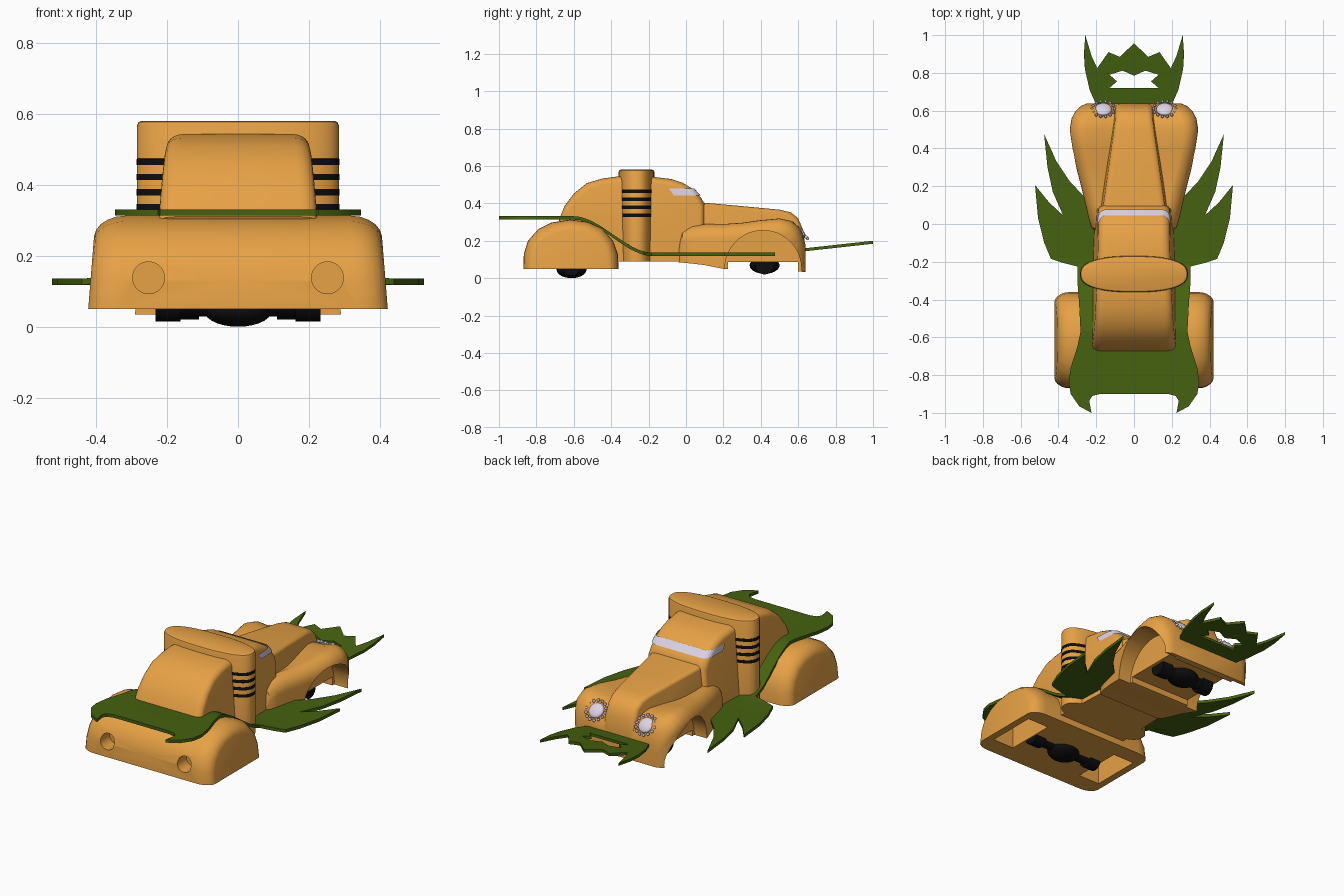
import bpy, bmesh, math
from mathutils import Vector, Matrix

if "Cube" in bpy.data.objects:
    bpy.data.objects.remove(bpy.data.objects["Cube"])


def material(name, rgb):
    m = bpy.data.materials.new(name)
    m.diffuse_color = (*rgb, 1)
    m.use_nodes = True
    m.node_tree.nodes["Principled BSDF"].inputs["Base Color"].default_value = m.diffuse_color
    return m


ORANGE = material("orange_paint", (0.80, 0.36, 0.06))
GREEN = material("green_trim", (0.06, 0.12, 0.005))
BLACK = material("black", (0.004, 0.004, 0.004))
PALE = material("pale_glass", (0.72, 0.65, 0.78))


def finish(name, bm, mat, mirror=False, cutters=(), angle=35):
    """Turn a bmesh into an object, mirror it, cut it and smooth it."""
    bmesh.ops.recalc_face_normals(bm, faces=bm.faces)
    me = bpy.data.meshes.new(name)
    bm.to_mesh(me)
    bm.free()
    ob = bpy.data.objects.new(name, me)
    bpy.context.collection.objects.link(ob)
    me.materials.append(mat)
    if mirror:
        mod = ob.modifiers.new("mirror", "MIRROR")
        mod.merge_threshold = 0.0005
    for c in cutters:
        mod = ob.modifiers.new("cut", "BOOLEAN")
        mod.operation, mod.object, mod.solver = "DIFFERENCE", c, "EXACT"
    bpy.ops.object.select_all(action="DESELECT")
    ob.select_set(True)
    bpy.context.view_layer.objects.active = ob
    for mod in list(ob.modifiers):
        bpy.ops.object.modifier_apply(modifier=mod.name)
    for c in cutters:
        bpy.data.objects.remove(c)
    bpy.ops.object.shade_smooth_by_angle(angle=math.radians(angle))
    return ob


def skin(bm, rings, cap_start=False):
    """Join rings of points with faces and cap the last ring."""
    vs = [[bm.verts.new(p) for p in r] for r in rings]
    n = len(vs[0])
    for a, b in zip(vs, vs[1:]):
        for i in range(n):
            j = (i + 1) % n
            bm.faces.new((a[i], a[j], b[j], b[i]))
    bm.faces.new(vs[-1])
    if cap_start:
        bm.faces.new(vs[0])


def shell(profile, pivot, width, r, k, grow=0.0):
    """Half body: side profile pushed out to width(y, z) with rounded shoulders."""
    bm = bmesh.new()
    py, pz = pivot
    rings = [[(0, py + (y - py) * (1 + grow), pz + (z - pz) * (1 + grow)) for y, z in profile]]
    for i in range(6):
        a = math.pi / 2 * i / 5
        s = (1 + grow) * (1 - k * (1 - math.cos(a)) * 1.0)
        ring = []
        for y, z in profile:
            y2, z2 = py + (y - py) * s, pz + (z - pz) * s
            ring.append((width(y2, z2) + grow * 0.4 - r * (1 - math.sin(a)), y2, z2))
        rings.append(ring)
    skin(bm, rings)
    return bm


def box(bm, x, y, z):
    m = Matrix.LocRotScale(Vector((sum(x), sum(y), sum(z))) / 2, None,
                           Vector((x[1] - x[0], y[1] - y[0], z[1] - z[0])))
    bmesh.ops.create_cube(bm, size=1, matrix=m)


def cylinder(bm, center, axis, r, length, segs=40):
    rot = Vector((0, 0, 1)).rotation_difference(Vector(axis)).to_matrix().to_4x4()
    bmesh.ops.create_cone(bm, cap_ends=True, segments=segs, radius1=r, radius2=r,
                          depth=length, matrix=Matrix.Translation(center) @ rot)


def ball(bm, center, radii, segs=20):
    bmesh.ops.create_uvsphere(bm, u_segments=segs, v_segments=segs // 2, radius=1,
                              matrix=Matrix.LocRotScale(Vector(center), None, Vector(radii)))


# Rear fender block with wheel wells and two round tail holes
rear = [(-.87, .05), (-.867, .13), (-.845, .2), (-.79, .262), (-.72, .297), (-.62, .313),
        (-.53, .302), (-.45, .268), (-.39, .2), (-.365, .13), (-.36, .05)]
wells, holes = bmesh.new(), bmesh.new()
box(wells, (.24, .38), (-.76, -.46), (0, .19))
cylinder(holes, (.252, -.84, .138), (0, 1, 0), .045, .12)
finish("rear_fender", shell(rear, (-.615, .05), lambda y, z: .422 - .08 * (z - .05), .085, .22), ORANGE, True,
       [finish("well_cutter", wells, ORANGE, True), finish("hole_cutter", holes, ORANGE, True)])

# Cabin
cab = [(-.55, .09), (-.68, .31), (-.65, .385), (-.6, .452), (-.53, .508), (-.45, .532), (-.37, .543),
       (-.18, .542), (-.08, .53), (-.02, .511), (.04, .475), (.08, .43), (.1, .395), (.1, .09)]


def cab_width(y, z):
    return .197 - .04 * y - .06 * (z - .31)


finish("cabin", shell(cab, (-.28, .09), cab_width, .045, .07), ORANGE, True)

# Wraparound windscreen, a slice of a slightly larger cabin
glass = shell(cab, (-.28, .09), cab_width, .045, .07, grow=.012)
for co, no in (((0, 0, .478), (0, 0, 1)), ((0, 0, .442), (0, 0, -1)), ((0, -.09, .478), (0, -1, -.7))):
    bmesh.ops.bisect_plane(glass, geom=glass.verts[:] + glass.edges[:] + glass.faces[:],
                           plane_co=co, plane_no=no, clear_outer=True)
finish("windscreen", glass, PALE, True)

# Hood
hood = [(0, .09), (0, .412), (.1, .403), (.3, .385), (.5, .366), (.56, .352), (.6, .32),
        (.625, .26), (.637, .18), (.637, .09)]
finish("hood", shell(hood, (.3, .09), lambda y, z: .18 - .15 * y + .1 * (.36 - z), .03, .06), ORANGE, True)

# Front fenders: sections of (y, outer x, top z, bottom z)
stations = [(-.04, .205, .22, .085), (-.02, .225, .265, .083), (.03, .24, .284, .078), (.1, .256, .289, .07),
            (.2, .28, .289, .05), (.3, .306, .296, .048), (.4, .33, .31, .045), (.5, .34, .319, .04),
            (.56, .33, .306, .037), (.6, .308, .277, .035), (.625, .28, .235, .034), (.638, .25, .18, .034)]
rings = []
for y, xo, top, bot in stations:
    ring = [(0, y, bot), (0, y, top - .03), (xo * .5, y, top - .02)]
    r = min(.08, (top - bot) * .6)
    for i in range(8):
        a = math.pi / 2 * i / 7
        ring.append((xo - r * (1 - math.sin(a)), y, top - r * (1 - math.cos(a))))
    rings.append(ring + [(xo, y, bot)])
fender = bmesh.new()
skin(fender, rings, True)
bmesh.ops.delete(fender, geom=[f for f in fender.faces if all(abs(v.co.x) < 1e-6 for v in f.verts)],
                 context="FACES_ONLY")
arch, under = bmesh.new(), bmesh.new()
cylinder(arch, (.4, .412, .05), (1, 0, 0), .205, .4, 48)
box(under, (-.21, .21), (.225, .598), (-.1, .085))
finish("front_fenders", fender, ORANGE, True,
       [finish("arch_cutter", arch, ORANGE, True), finish("under_cutter", under, ORANGE)])


# Upright hoop around the cabin, with black stripes
def hoop(name, z0, z1, scale, mat, bevel):
    bm = bmesh.new()

    def p(v):
        return math.copysign(abs(v) ** .8, v)
    pts = [(math.cos(2 * math.pi * i / 48), math.sin(2 * math.pi * i / 48)) for i in range(48)]
    levels = [(z0, 0), (z1 - bevel, 0), (z1 - bevel * .3, bevel * .3), (z1, bevel)]
    skin(bm, [[((.284 * scale - d) * p(c), -.265 + (.096 * scale - d) * p(s), z) for c, s in pts]
              for z, d in levels], True)
    finish(name, bm, mat)


hoop("hoop", .09, .58, 1, ORANGE, .012)
for i in range(4):
    hoop(f"hoop_stripe_{i + 1}", .328 + .0425 * i, .346 + .0425 * i, 1.006, BLACK, .001)


# Green trim plates: half outline in plan, draped along y
def plate(name, outline, height, thick, cuts):
    bm = bmesh.new()
    f = bm.faces.new([bm.verts.new((x, y, 0)) for x, y in outline])
    ext = bmesh.ops.extrude_face_region(bm, geom=[f])["geom"]
    bmesh.ops.translate(bm, verts=[v for v in ext if isinstance(v, bmesh.types.BMVert)], vec=(0, 0, thick))
    for y in cuts:
        bmesh.ops.bisect_plane(bm, geom=bm.verts[:] + bm.edges[:] + bm.faces[:],
                               plane_co=(0, y, 0), plane_no=(0, 1, 0))
    for v in bm.verts:
        v.co.z += height(v.co.y)
    bmesh.ops.delete(bm, geom=[q for q in bm.faces if all(abs(v.co.x) < 1e-6 for v in q.verts)],
                     context="FACES_ONLY")
    finish(name, bm, GREEN, True)


def drape(y):
    t = min(1, max(0, (y + .6) / .42))
    return .313 - .195 * t * t * (3 - 2 * t)


plate("side_wings", [(0, -.9), (.18, -.9), (.22, -.91), (.237, -.935), (.225, -1), (.29, -.965), (.335, -.9),
                     (.346, -.84), (.335, -.76), (.3, -.65), (.283, -.57), (.292, -.4), (.3, -.3), (.298, -.225),
                     (.38, -.205), (.44, -.185), (.475, -.1), (.508, .03), (.524, .206), (.45, .115), (.375, .045),
                     (.43, .17), (.458, .3), (.476, .476), (.41, .33), (.34, .225), (.22, .1), (.17, -.02), (0, -.1)],
      drape, .018, [-.6 + .035 * i for i in range(13)])
plate("front_crown", [(0, .62), (.195, .62), (.235, .71), (.26, .82), (.265, .9), (.258, 1), (.225, .89), (.195, .825),
                      (.135, .91), (.075, .885), (0, .957), (0, .785), (.06, .812), (.13, .79), (.09, .755),
                      (.13, .72), (0, .72)], lambda y: .142 + .11 * (y - .62), .016, [])

# Headlights with a ring of beads
for side, sx in (("left", -1), ("right", 1)):
    n = Vector((0, .72, .69))
    u, v = Vector((1, 0, 0)), Vector((0, -.69, .72))
    c = Vector((sx * .163, .607, .25))
    lens, beads = bmesh.new(), bmesh.new()
    ball(lens, (0, 0, 0), (.045, .045, .018), 24)
    bmesh.ops.transform(lens, matrix=Matrix.Translation(c) @ Matrix((u, v, n)).transposed().to_4x4(), verts=lens.verts)
    finish(side + "_headlight", lens, PALE)
    for i in range(14):
        a = 2 * math.pi * i / 14
        ball(beads, c + .059 * (math.cos(a) * u + math.sin(a) * v) + .004 * n, (.009,) * 3, 10)
    finish(side + "_headlight_beads", beads, PALE)

# Axles with a centre gear housing and thicker ends
for name, y, half, zc, zb in (("rear", -.612, .232, .065, .045), ("front", .42, .18, .07, .068)):
    bm = bmesh.new()
    cylinder(bm, (0, y, zc), (1, 0, 0), .036, half * 2, 24)
    for s in (-1, 1):
        cylinder(bm, (s * (half - .035), y, zc), (1, 0, 0), .05, .07, 28)
    ball(bm, (0, y, zb), (.095, .08, .045), 28)
    finish(name + "_axle", bm, BLACK)
